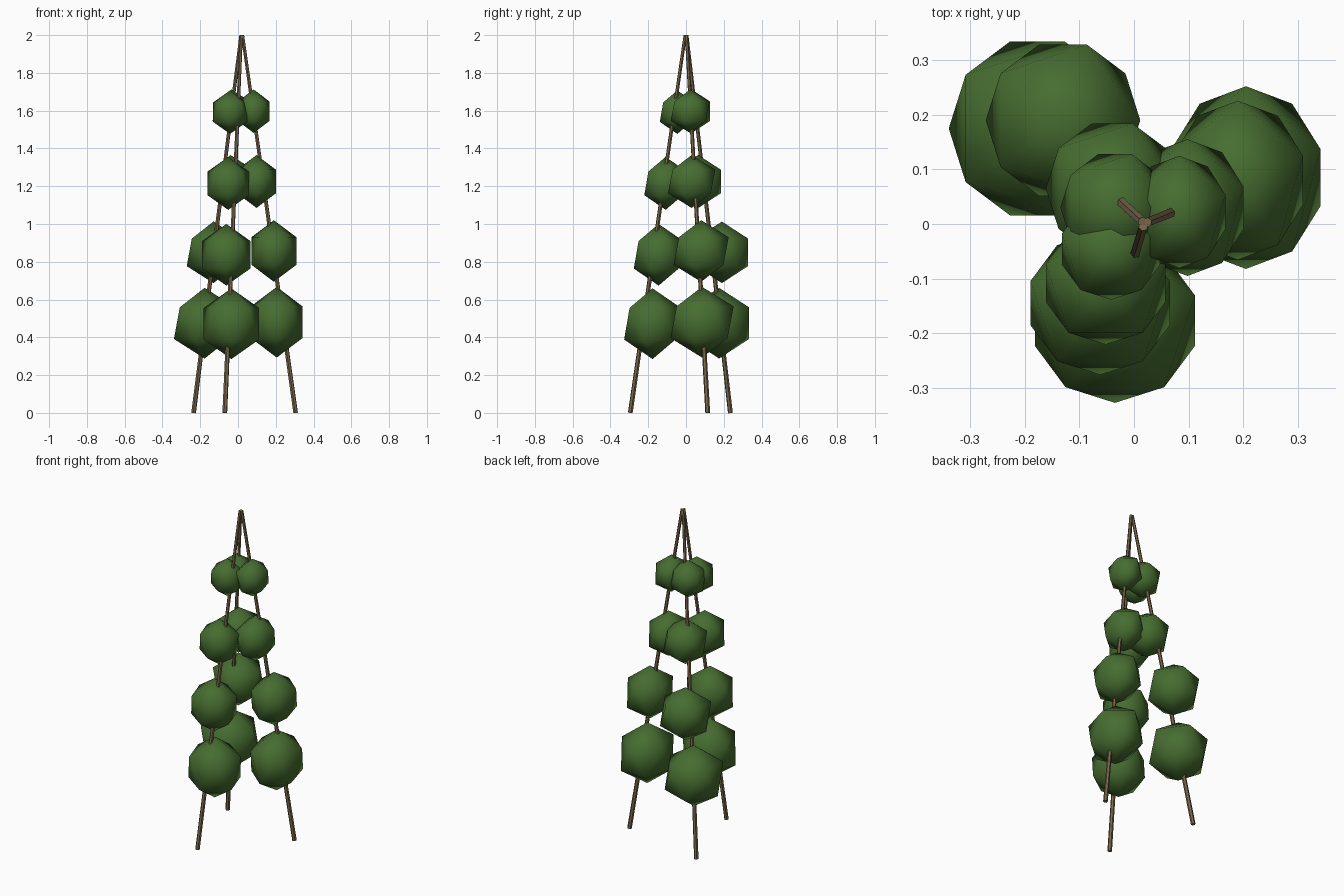
import bpy
from math import radians
from mathutils import Vector

cube = bpy.data.objects.get("Cube")
if cube:
    bpy.data.objects.remove(cube, do_unlink=True)


def make_material(name, colour):
    mat = bpy.data.materials.new(name)
    mat.use_nodes = True
    mat.diffuse_color = colour
    bsdf = next(n for n in mat.node_tree.nodes if n.type == "BSDF_PRINCIPLED")
    bsdf.inputs["Base Color"].default_value = colour
    return mat


leaf_green = make_material("leaf_green", (0.062, 0.152, 0.03, 1))
cane_brown = make_material("cane_brown", (0.2, 0.14, 0.07, 1))


def add_cane(name, foot, top):
    # Slim tapered stake from the ground to the gathered tip
    foot, top = Vector(foot), Vector(top)
    axis = top - foot
    bpy.ops.mesh.primitive_cone_add(vertices=6, radius1=0.013, radius2=0.009,
                                    depth=axis.length, location=(foot + top) / 2)
    cane = bpy.context.object
    cane.name = name
    cane.rotation_euler = axis.to_track_quat("Z", "Y").to_euler()
    cane.data.materials.append(cane_brown)
    bpy.ops.object.shade_smooth_by_angle(angle=radians(30))


def add_foliage(name, centre, radius, stretch, turn):
    # Softly shaded twenty-sided clump of leaves
    bpy.ops.mesh.primitive_ico_sphere_add(subdivisions=1, radius=radius, location=centre)
    clump = bpy.context.object
    clump.name = name
    # Turn the mesh first so the stretch stays along the world axes
    clump.rotation_euler = (0, 0, radians(turn))
    bpy.ops.object.transform_apply(location=False, rotation=True, scale=False)
    clump.scale = (*stretch, 1)
    clump.data.materials.append(leaf_green)
    bpy.ops.object.shade_smooth()


# Clump radii from the lowest tier to the highest
radii = (0.187, 0.163, 0.14, 0.115)

# Each cane: foot, tip, clump stretch, clump turn, clump centres going up
canes = {
    "left": ((0.305, 0.115, 0), (0.024, 0.003, 2), (0.86, 1), 18,
             [(0.205, 0.085, 0.48), (0.19, 0.08, 0.857),
              (0.098, 0.03, 1.225), (0.083, 0.022, 1.597)]),
    "right": ((-0.235, 0.235, 0), (0.016, 0.004, 2), (0.97, 1), 0,
              [(-0.177, 0.175, 0.475), (-0.13, 0.19, 0.85),
               (-0.04, 0.065, 1.225), (-0.035, 0.03, 1.597)]),
    "front": ((-0.07, -0.295, 0), (0.017, -0.004, 2), (0.92, 0.9), 18,
              [(-0.035, -0.177, 0.472), (-0.062, -0.145, 0.837),
               (-0.052, -0.108, 1.215), (-0.042, -0.046, 1.592)]),
}

for side, (foot, top, stretch, turn, centres) in canes.items():
    add_cane(side + "_cane", foot, top)
    for tier, (centre, radius) in enumerate(zip(centres, radii), 1):
        add_foliage(f"{side}_foliage_tier_{tier}", centre, radius, stretch, turn)
